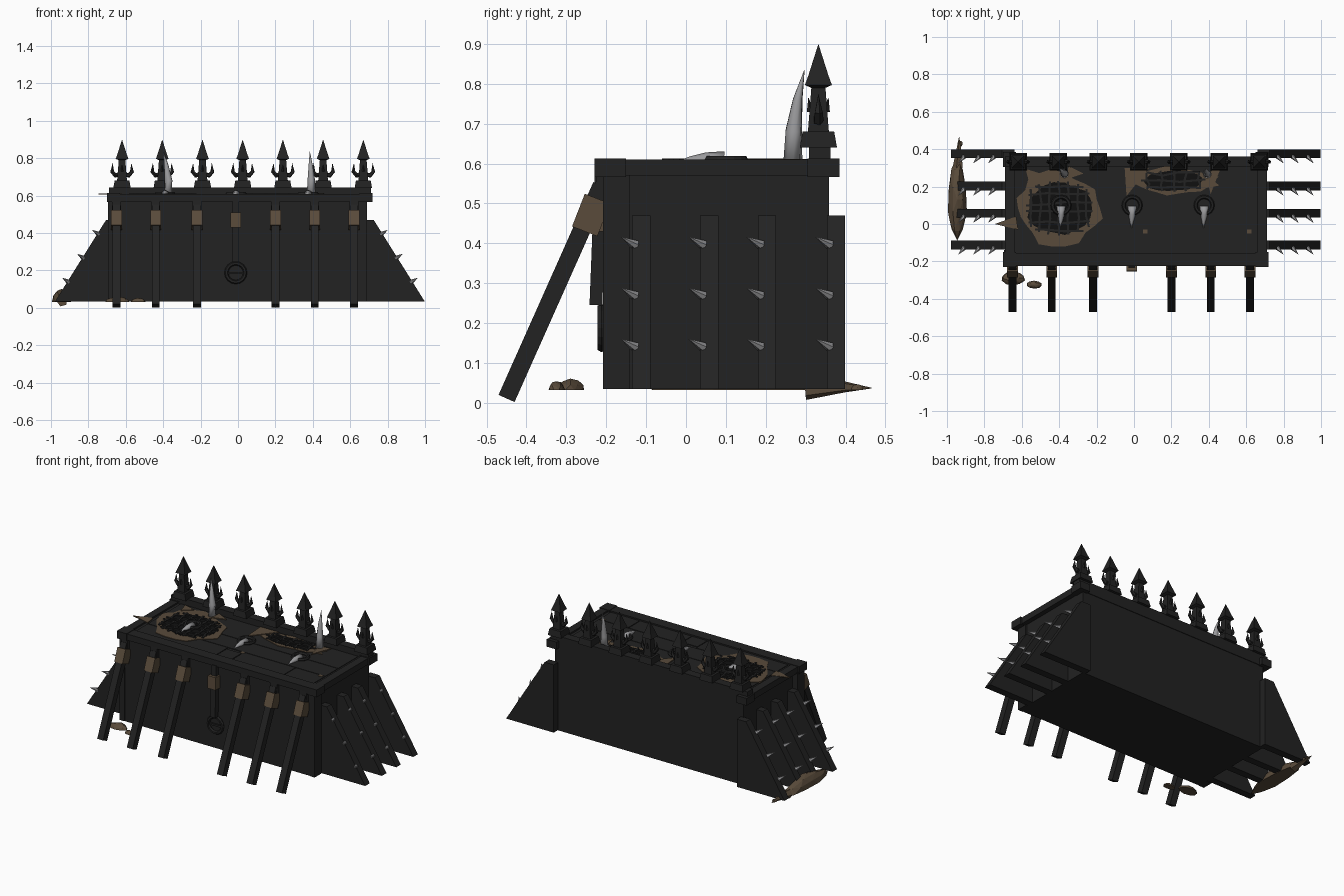
import bpy, bmesh, math, random
from mathutils import Vector, Matrix

cube = bpy.data.objects.get("Cube")
if cube:
    bpy.data.objects.remove(cube)
random.seed(4)


def material(name, rgb):
    m = bpy.data.materials.new(name)
    m.use_nodes = True
    m.diffuse_color = (*rgb, 1)
    node = m.node_tree.nodes["Principled BSDF"]
    node.inputs["Base Color"].default_value = (*rgb, 1)
    node.inputs["Roughness"].default_value = 0.8
    return m


IRON = material("black iron", (0.016, 0.016, 0.016))
PIT = material("pit black", (0.005, 0.005, 0.005))
BROWN = material("dull brown", (0.10, 0.07, 0.043))
BONE = material("grey horn", (0.32, 0.32, 0.33))


def finish(name, bm, mat, smooth=False):
    bmesh.ops.recalc_face_normals(bm, faces=bm.faces)
    mesh = bpy.data.meshes.new(name)
    bm.to_mesh(mesh)
    bm.free()
    mesh.materials.append(mat)
    ob = bpy.data.objects.new(name, mesh)
    bpy.context.collection.objects.link(ob)
    if smooth:
        for p in mesh.polygons:
            p.use_smooth = True
    return ob


def box(name, lo, hi, mat=IRON):
    bm = bmesh.new()
    lo, hi = Vector(lo), Vector(hi)
    bmesh.ops.create_cube(bm, size=1, matrix=Matrix.Translation((lo + hi) / 2)
                          @ Matrix.Diagonal((*(hi - lo), 1)))
    return finish(name, bm, mat)


def prism(name, points, depth, mat=IRON):
    """Extrude a flat outline along a vector."""
    bm = bmesh.new()
    face = bm.faces.new([bm.verts.new(p) for p in points])
    new = bmesh.ops.extrude_face_region(bm, geom=[face])["geom"]
    bmesh.ops.translate(bm, vec=depth, verts=[v for v in new if isinstance(v, bmesh.types.BMVert)])
    return finish(name, bm, mat)


def tube(name, path, radii, sides, mat, smooth=False, turn=0.0):
    """Loft rings of given radii along a path; a tiny radius makes a tip."""
    bm = bmesh.new()
    pts, rings = [Vector(p) for p in path], []
    for i, p in enumerate(pts):
        d = pts[min(i + 1, len(pts) - 1)] - pts[max(i - 1, 0)]
        rot = d.to_track_quat("Z", "Y") if abs(d.x) + abs(d.y) > 1e-6 else Matrix.Identity(3).to_quaternion()
        ring = []
        for k in range(sides):
            a = math.tau * k / sides + turn
            ring.append(bm.verts.new(p + rot @ Vector((math.cos(a), math.sin(a), 0)) * radii[i]))
        rings.append(ring)
    for a, b in zip(rings, rings[1:]):
        for k in range(sides):
            j = (k + 1) % sides
            bm.faces.new((a[k], a[j], b[j], b[k]))
    bm.faces.new(rings[0])
    bm.faces.new(rings[-1])
    return finish(name, bm, mat, smooth)


def ring(name, centre, radius, thick, flat=True):
    bpy.ops.mesh.primitive_torus_add(location=centre, major_radius=radius, minor_radius=thick,
                                     major_segments=16, minor_segments=6,
                                     rotation=(0 if flat else math.pi / 2, 0, 0))
    ob = bpy.context.object
    ob.name = name
    ob.data.materials.append(IRON)


# Main hull and rim
CX = 0.01
box("hull", (-0.66, -0.205, 0.035), (0.68, 0.358, 0.6))
box("front_rim", (-0.69, -0.225, 0.57), (0.71, -0.155, 0.61))
box("back_rim", (-0.69, 0.308, 0.57), (0.71, 0.362, 0.643))
for s, side in ((-1, "right"), (1, "left")):
    x = CX + s * 0.675
    box(side + "_rim", (x - 0.025, -0.22, 0.57), (x + 0.025, 0.36, 0.61))
    for y, n in ((-0.19, "front"), (0.345, "back")):
        box(f"{side}_{n}_cap", (x - 0.035, y - 0.04, 0.566), (x + 0.035, y + 0.04, 0.613))
    box(side + "_corner_post", (x - 0.03, -0.208, 0.035), (x + 0.005, -0.14, 0.58))

# Roof planking
for x0, x1, y0, y1 in ((-0.62, -0.05, -0.15, -0.032), (-0.045, 0.06, -0.15, -0.05), (0.065, 0.43, -0.15, -0.032),
                       (0.435, 0.64, -0.15, -0.032), (-0.62, 0.64, -0.028, 0.098), (-0.62, 0.64, 0.102, 0.305)):
    box("roof_plank", (x0, y0, 0.598), (x1, y1, 0.604))
for x in (0.06, 0.615):
    box("roof_patch", (x - 0.012, -0.05, 0.602), (x + 0.012, -0.03, 0.606), BROWN)

# Side fins with spikes
for s, side in ((-1, "right"), (1, "left")):
    for y in (-0.135, 0.035, 0.18, 0.353):
        outline = [(CX + s * x, y, z) for x, z in ((0.65, 0.035), (0.988, 0.035), (0.725, 0.455), (0.715, 0.47), (0.65, 0.47))]
        prism(side + "_fin", outline, (0, 0.046, 0))
        for z in (0.14, 0.268, 0.396):
            x = 0.988 - (z - 0.035) * 0.626
            base = Vector((CX + s * (x - 0.005), y + 0.008, z))
            tube(side + "_spike", [base, base + Vector((s * 0.032, -0.036, 0.02))], [0.013, 0.0005], 6, BONE)


def beam(name, x, a, b, half_w, half_t, mat):
    """Slanted timber in the yz plane, from point a to point b."""
    a, b = Vector((x, *a)), Vector((x, *b))
    n = (b - a).normalized().cross(Vector((1, 0, 0))) * half_t
    w = Vector((half_w, 0, 0))
    prism(name, [a + n - w, a - n - w, b - n - w, b + n - w], w * 2, mat)


# Front props with bindings
for x in (-0.65, -0.44, -0.22, 0.2, 0.41, 0.62):
    beam("front_prop", x, (-0.45, 0.011), (-0.212, 0.545), 0.021, 0.022, IRON)
    beam("prop_top", x, (-0.213, 0.5), (-0.208, 0.6), 0.024, 0.016, IRON)
    beam("prop_binding", x, (-0.254, 0.43), (-0.222, 0.512), 0.029, 0.034, BROWN)

# Hanging ring and its post
beam("ring_post", -0.012, (-0.226, 0.245), (-0.213, 0.575), 0.018, 0.016, IRON)
beam("ring_post_binding", -0.012, (-0.227, 0.43), (-0.224, 0.51), 0.028, 0.026, BROWN)
ring("front_ring", (-0.012, -0.212, 0.188), 0.05, 0.011, False)
box("ring_bar", (-0.06, -0.216, 0.18), (0.036, -0.203, 0.192))

# Finials along the back
for i in range(7):
    x, y = -0.62 + i * 0.215, 0.332
    tube("finial", [(x, y, z) for z in (0.64, 0.68, 0.681, 0.79, 0.797, 0.82, 0.898)],
         [0.066, 0.056, 0.037, 0.025, 0.048, 0.036, 0.001], 4, IRON, turn=0 if i == 9 else math.pi / 4)
    for s in (-1, 1):
        path = [(x + s * dx, y, z) for dx, z in ((0.012, 0.715), (0.036, 0.708), (0.053, 0.728), (0.05, 0.775))]
        tube("finial_horn", path, [0.013, 0.013, 0.011, 0.0005], 5, IRON)
    for s in (-1, 1):
        tube("finial_barb", [(x, y + s * 0.02, 0.73), (x, y + s * 0.025, 0.765)], [0.009, 0.0005], 4, IRON)

# Tall horns
for x, dx in ((-0.372, -0.027), (0.392, -0.008)):
    tube("tall_horn", [(x, 0.268, 0.6), (x, 0.27, 0.68), (x + dx * 0.4, 0.28, 0.76), (x + dx, 0.297, 0.835)],
         [0.024, 0.021, 0.012, 0.0005], 8, BONE, True)

# Roof rings with lying horns
for x in (-0.39, -0.01, 0.375):
    ring("roof_ring", (x, 0.1, 0.61), 0.045, 0.011)
    tube("roof_horn", [(x, 0.095, 0.607), (x, 0.05, 0.61), (x - 0.003, 0.01, 0.608), (x - 0.003, -0.022, 0.605)],
         [0.024, 0.018, 0.01, 0.0005], 8, BONE, True)


def blob(cx, cy, rx, ry, z, n, rough):
    pts = []
    for k in range(n):
        a, r = math.tau * k / n, 1 + random.uniform(-rough, rough)
        pts.append((cx + rx * r * math.cos(a), cy + ry * r * math.sin(a), z))
    return pts


# Broken roof holes: torn edge, pit and bent lattice
for cx, cy, rx, ry, nx, ny in ((-0.4, 0.085, 0.235, 0.19, 7, 6), (0.21, 0.23, 0.225, 0.075, 5, 3)):
    prism("torn_edge", blob(cx, cy, rx, ry, 0.6, 22, 0.14), (0, 0, 0.0075), BROWN)
    prism("hole_pit", blob(cx, cy, rx * 0.72, ry * 0.72, 0.604, 18, 0.08), (0, 0, 0.0045), PIT)
    for n, rad, other, along_x in ((nx, rx, ry, False), (ny, ry, rx, True)):
        for i in range(n):
            t = (i + 0.5) / n * 2 - 1
            half = other * 0.9 * math.sqrt(1 - 0.7 * t * t) * 0.85
            off = t * rad * 0.75
            path = []
            for u in (-1, -0.4, 0.2, 1):
                p, q = u * half, off + random.uniform(-0.01, 0.01)
                path.append((cx + p, cy + q, 0.607) if along_x else (cx + q, cy + p, 0.607))
            tube("lattice_bar", path, [0.008] * 4, 4, IRON, turn=math.pi / 4)
for a, b, c in (((-0.745, 0.0), (-0.63, 0.04), (-0.62, -0.03)), ((-0.58, 0.295), (-0.5, 0.27), (-0.56, 0.22)),
                ((-0.35, 0.31), (-0.27, 0.27), (-0.36, 0.24)), ((0.46, 0.29), (0.38, 0.28), (0.41, 0.16)),
                ((-0.05, 0.3), (0.08, 0.3), (-0.04, 0.15))):
    prism("torn_splinter", [(*p, 0.607) for p in (a, b, c)], (0, 0, 0.005), BROWN)


# Earth mounds
def mound(name, centre, size):
    bm = bmesh.new()
    bmesh.ops.create_icosphere(bm, subdivisions=2, radius=1)
    for v in bm.verts:
        v.co *= random.uniform(0.9, 1.08)
        v.co.z = max(v.co.z, 0)
        v.co = Vector(centre) + Vector(c * s for c, s in zip(v.co, size))
    finish(name, bm, BROWN)


mound("front_mound", (-0.645, -0.29, 0.032), (0.062, 0.038, 0.027))
mound("small_front_mound", (-0.535, -0.325, 0.032), (0.042, 0.021, 0.022))
mound("side_mound", (-0.945, 0.13, 0.032), (0.052, 0.205, 0.065))
tube("mound_splinter", [(-0.94, 0.3, 0.036), (-0.935, 0.4, 0.04), (-0.935, 0.465, 0.037)], [0.03, 0.014, 0.001], 5, BROWN)
mound("mound_stone", (-0.93, 0.43, 0.032), (0.014, 0.016, 0.014))
